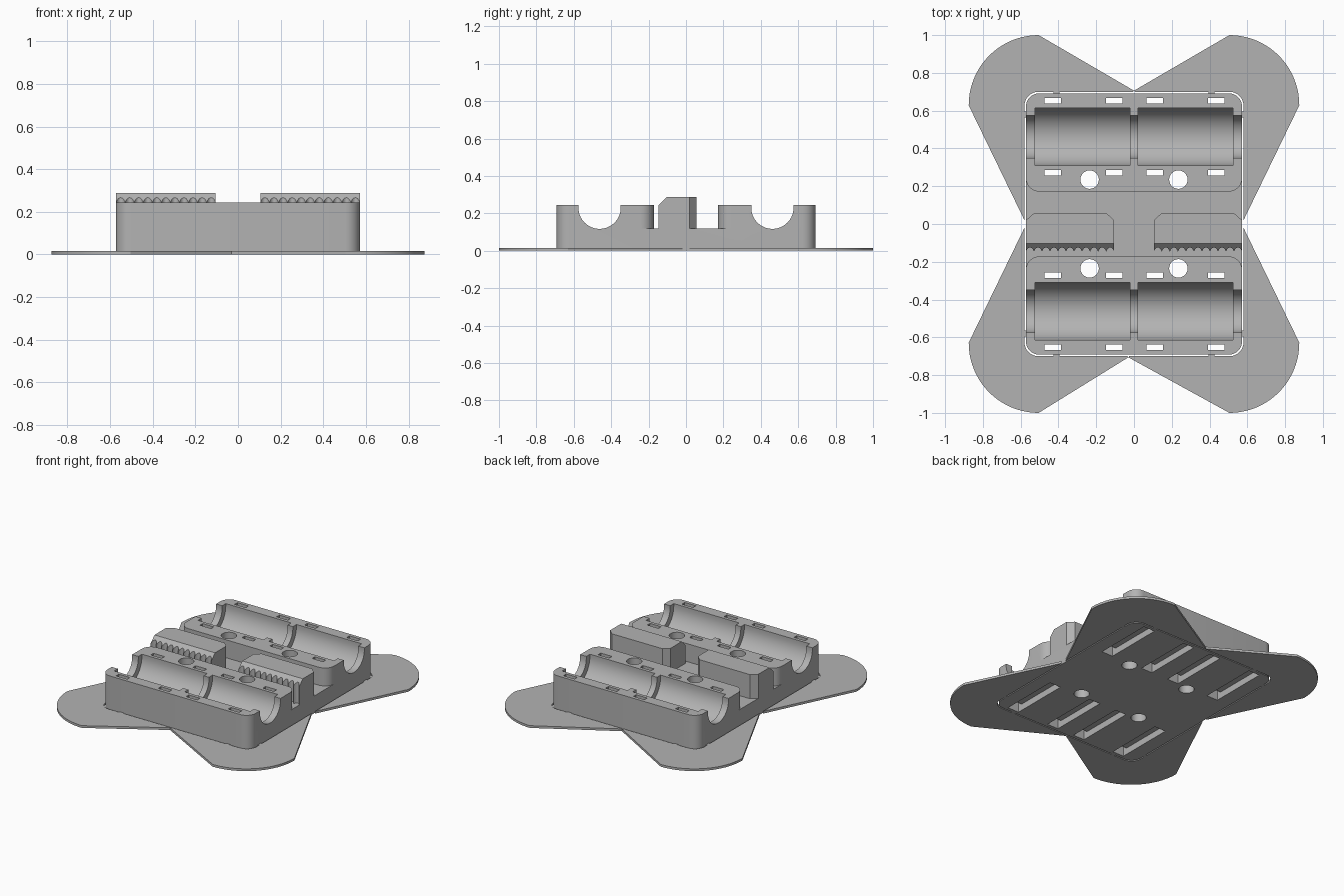
import bpy, bmesh
from math import sin, cos, pi, radians

cube = bpy.data.objects.get("Cube")
if cube:
    bpy.data.objects.remove(cube)

grey = bpy.data.materials.new("printed_grey")
grey.use_nodes = True
grey.diffuse_color = (0.45, 0.45, 0.45, 1)
grey.node_tree.nodes["Principled BSDF"].inputs["Base Color"].default_value = (0.45, 0.45, 0.45, 1)


def prism(name, points, lo, hi, axis="z"):
    """Extrude a closed outline: xy points along z, or yz points along x."""
    bm = bmesh.new()
    verts = [bm.verts.new((p[0], p[1], lo) if axis == "z" else (lo, p[0], p[1])) for p in points]
    face = bm.faces.new(verts)
    out = bmesh.ops.extrude_face_region(bm, geom=[face])
    moved = [v for v in out["geom"] if isinstance(v, bmesh.types.BMVert)]
    shift = (0, 0, hi - lo) if axis == "z" else (hi - lo, 0, 0)
    bmesh.ops.translate(bm, verts=moved, vec=shift)
    bmesh.ops.recalc_face_normals(bm, faces=bm.faces)
    mesh = bpy.data.meshes.new(name)
    bm.to_mesh(mesh)
    bm.free()
    mesh.materials.append(grey)
    obj = bpy.data.objects.new(name, mesh)
    bpy.context.collection.objects.link(obj)
    return obj


def combine(target, tool, operation="DIFFERENCE"):
    mod = target.modifiers.new("combine", "BOOLEAN")
    mod.operation = operation
    mod.solver = "EXACT"
    mod.object = tool
    bpy.context.view_layer.objects.active = target
    bpy.ops.object.modifier_apply(modifier=mod.name)
    bpy.data.objects.remove(tool)


def smooth(obj):
    bpy.ops.object.select_all(action="DESELECT")
    obj.select_set(True)
    bpy.context.view_layer.objects.active = obj
    bpy.ops.object.shade_smooth_by_angle(angle=radians(30))


def arc(cx, cy, r, start, end, n):
    return [(cx + r * cos(radians(start + (end - start) * i / n)),
             cy + r * sin(radians(start + (end - start) * i / n))) for i in range(n + 1)]


def rounded(x0, x1, y0, y1, r):
    return (arc(x1 - r, y1 - r, r, 0, 90, 8) + arc(x0 + r, y1 - r, r, 90, 180, 8)
            + arc(x0 + r, y0 + r, r, 180, 270, 8) + arc(x1 - r, y0 + r, r, 270, 360, 8))


def rect(x0, x1, y0, y1):
    return [(x0, y0), (x1, y0), (x1, y1), (x0, y1)]


# Carriage body: low base with a raised bank at the front and back
W, L, FLOOR, TOP = 0.572, 0.692, 0.12, 0.245
body = prism("carriage_body", rounded(-W, W, -L, L, 0.07), 0, FLOOR)
for side in (-1, 1):
    y0, y1 = sorted((side * 0.172, side * L))
    combine(body, prism("bank", rounded(-W, W, y0, y1, 0.07), 0, TOP), "UNION")


def trough(r, yc):
    return arc(yc, 0.23, r, 180, 360, 32) + [(yc + r, 0.4), (yc - r, 0.4)]


for side in (-1, 1):
    yc = side * 0.462
    # Rod groove and two wider bearing seats
    combine(body, prism("rod_cut", trough(0.113, yc), -0.8, 0.8, "x"))
    for x0, x1 in ((-0.525, -0.02), (0.02, 0.525)):
        combine(body, prism("bearing_cut", trough(0.153, yc), x0, x1, "x"))
    # Tie slots: U-shaped channels opening at the underside
    near, far, wall = yc - 0.206, yc + 0.206, 0.03
    channel = [(near, -0.1), (far, -0.1), (far, 0.4), (far - wall, 0.4),
               (far - wall, 0.045), (near + wall, 0.045), (near + wall, 0.4), (near, 0.4)]
    for xc in (-0.43, -0.105, 0.11, 0.435):
        combine(body, prism("tie_cut", channel, xc - 0.043, xc + 0.043, "x"))
    # Screw holes
    for xc in (-0.235, 0.235):
        combine(body, prism("screw_cut", arc(xc, side * 0.235, 0.049, 0, 345, 23), -0.1, 0.4))
smooth(body)

# Belt clamps with a toothed front face and bevelled edges
TEETH, PITCH = 11, 0.465 / 11
for side, label in ((1, "left"), (-1, "right")):
    outline = [(W, 0.02), (W - 0.04, 0.055), (0.143, 0.055), (0.105, 0.02)]
    for i in range(TEETH * 8 + 1):
        x = 0.105 + (W - 0.105) * i / (TEETH * 8)
        outline.append((x, -0.146 + 0.022 * abs(sin(pi * i / 8)) ** 0.7))
    clamp = prism("belt_clamp_" + label, [(side * x, y) for x, y in outline], FLOOR, 0.288)
    bevel = [(-0.2, 0.19), (-0.103, 0.288), (-0.103, 0.35), (-0.2, 0.35)]
    combine(clamp, prism("bevel_cut", bevel, -0.8, 0.8, "x"))
    smooth(clamp)

# Thin anti-warp ears around the base, separated by a fine gap
THIN = 0.016
for sx, xn in ((1, "left"), (-1, "right")):
    for sy, yn in ((1, "back"), (-1, "front")):
        inner = 0.0 if sy > 0 else -0.03 * sx
        outline = [(inner, 0.706)] + arc(0.505, 0.63, 0.37, 90, 0, 20)
        outline += [(0.876, 0.63), (0.58, 0.02), (0.3, 0.3)]
        ear = prism("ear_%s_%s" % (yn, xn), [(sx * x, sy * y) for x, y in outline], 0, THIN)
        combine(ear, prism("gap_cut", rounded(-0.58, 0.58, -0.7, 0.7, 0.075), -0.1, 0.1))
        smooth(ear)
        # Break-away tabs joining each ear to the base
        for k, (x, y, w, d) in enumerate(((0.41, 0.696, 0.015, 0.006), (0.576, 0.58, 0.006, 0.015))):
            prism("tab_%s_%s_%d" % (yn, xn, k),
                  rect(sx * x - w, sx * x + w, sy * y - d, sy * y + d), 0, THIN)
